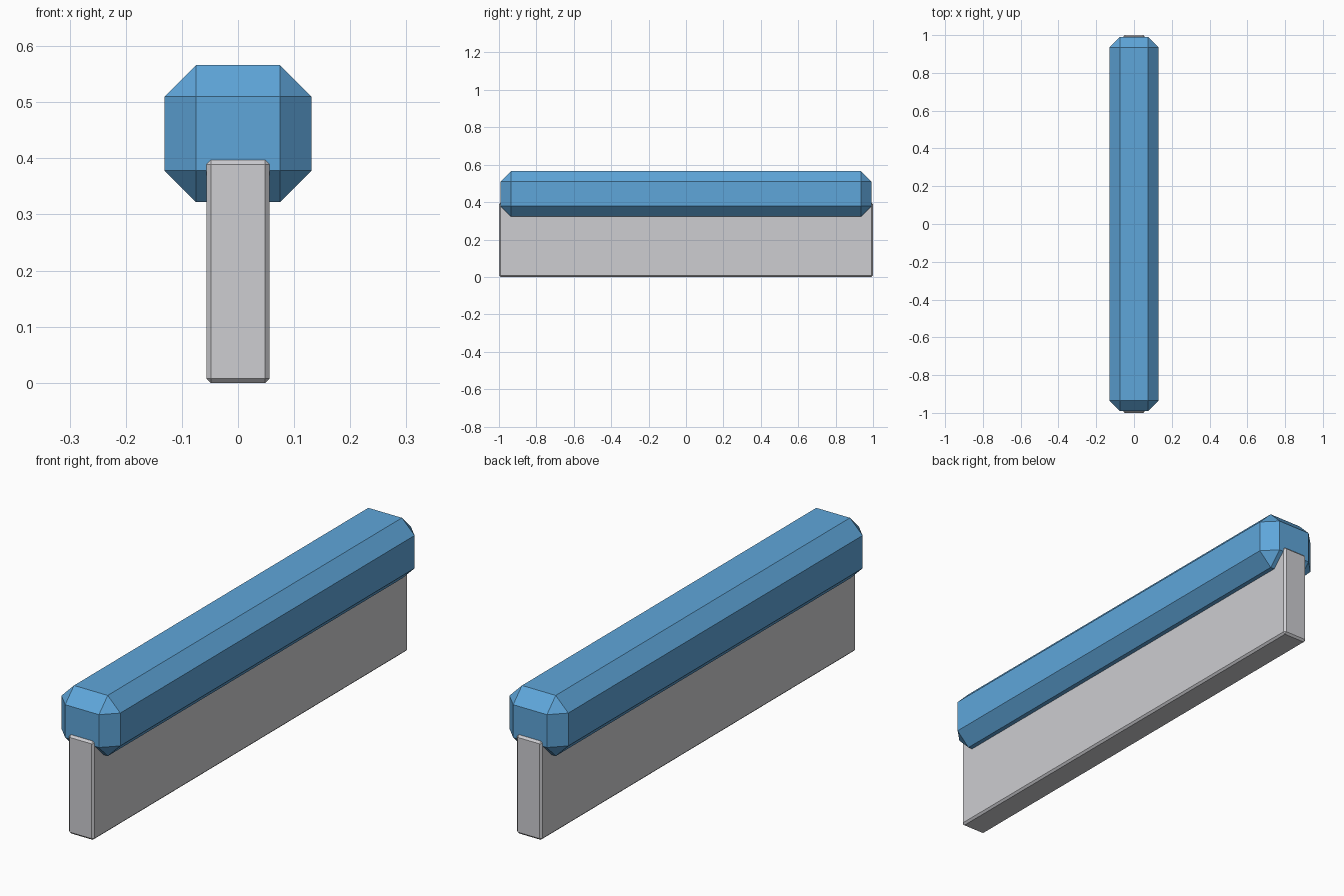
import bpy, bmesh
from mathutils import Vector

if "Cube" in bpy.data.objects:
    bpy.data.objects.remove(bpy.data.objects["Cube"])


def material(name, rgb):
    m = bpy.data.materials.new(name)
    m.diffuse_color = (*rgb, 1.0)
    m.use_nodes = True
    m.node_tree.nodes["Principled BSDF"].inputs["Base Color"].default_value = m.diffuse_color
    return m


def chamfered_box(name, size, z_mid, chamfer, mat):
    """Box with every edge cut by one flat chamfer."""
    bm = bmesh.new()
    bmesh.ops.create_cube(bm, size=1.0)
    bmesh.ops.scale(bm, vec=Vector(size), verts=bm.verts)
    bmesh.ops.translate(bm, vec=(0, 0, z_mid), verts=bm.verts)
    bmesh.ops.bevel(bm, geom=bm.edges[:], offset=chamfer, segments=1,
                    affect='EDGES', profile=0.5)
    mesh = bpy.data.meshes.new(name)
    bm.to_mesh(mesh)
    bm.free()
    mesh.materials.append(mat)
    obj = bpy.data.objects.new(name, mesh)
    bpy.context.collection.objects.link(obj)
    return obj


blue = material("rail blue", (0.114, 0.381, 0.701))
grey = material("wall grey", (0.61, 0.61, 0.638))

# Thin upright wall
chamfered_box("wall", (0.113, 2.0, 0.397), 0.1985, 0.008, grey)
# Thick padded rail along the top of the wall
chamfered_box("top_rail", (0.262, 1.982, 0.244), 0.444, 0.056, blue)
